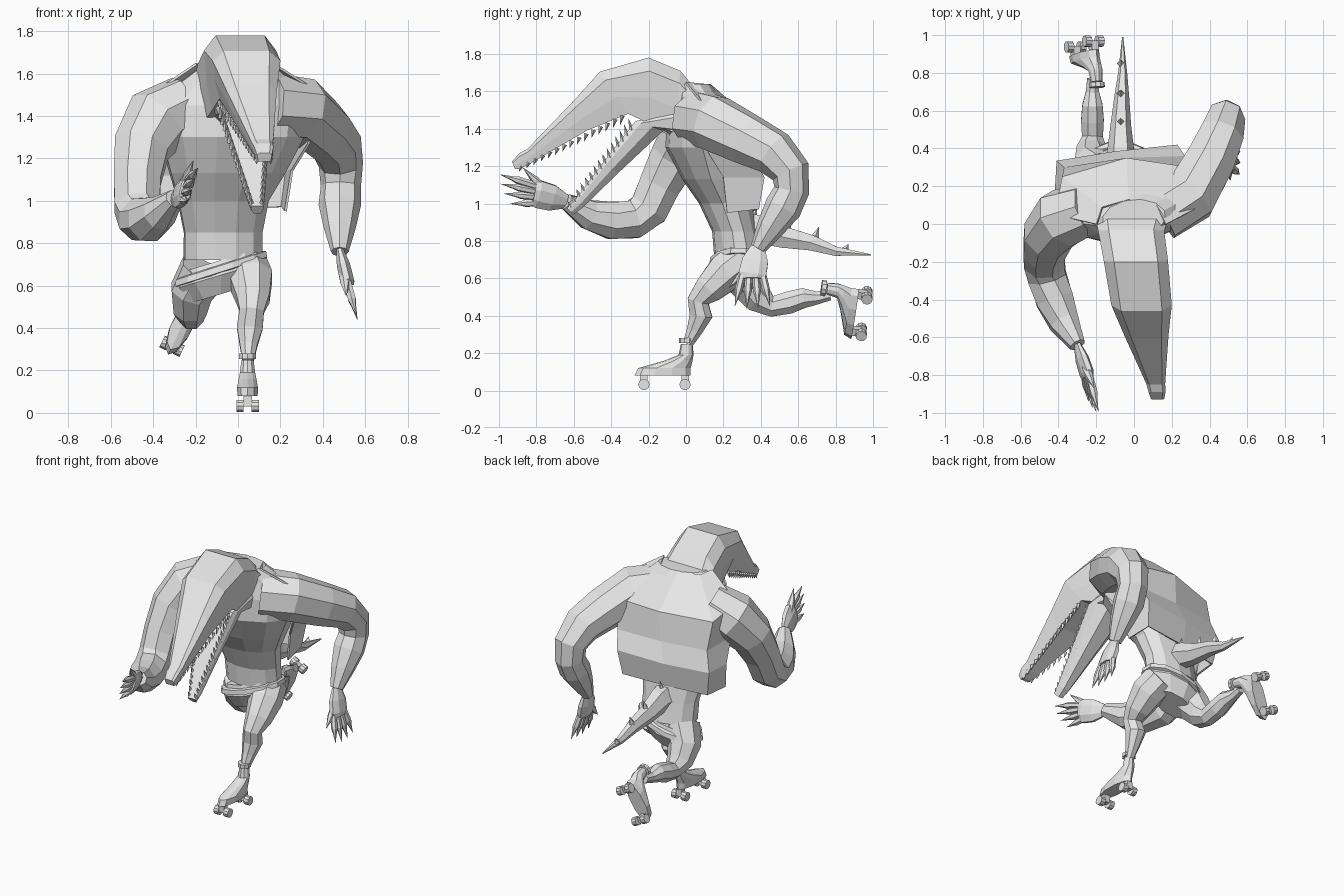
import bpy, bmesh, math
from mathutils import Vector as V, Matrix

if "Cube" in bpy.data.objects:
    bpy.data.objects.remove(bpy.data.objects["Cube"])

grey = bpy.data.materials.new("plain_grey")
grey.use_nodes = True
grey.diffuse_color = (0.8, 0.8, 0.8, 1)
grey.node_tree.nodes["Principled BSDF"].inputs["Base Color"].default_value = (0.8, 0.8, 0.8, 1)


def finish(name, bm, matrix=None):
    if matrix:
        bm.transform(matrix)
    bmesh.ops.recalc_face_normals(bm, faces=bm.faces)
    mesh = bpy.data.meshes.new(name)
    bm.to_mesh(mesh)
    bm.free()
    mesh.materials.append(grey)
    obj = bpy.data.objects.new(name, mesh)
    bpy.context.collection.objects.link(obj)
    return obj


def skin(name, loops, matrix=None, closed=True):
    """Bridge equal point loops, capping the ends when they are closed."""
    bm = bmesh.new()
    rows = [[bm.verts.new(p) for p in loop] for loop in loops]
    n = len(rows[0])
    for r, s in zip(rows, rows[1:]):
        for i in range(n if closed else n - 1):
            j = (i + 1) % n
            bm.faces.new((r[i], r[j], s[j], s[i]))
    if closed:
        bm.faces.new(rows[0])
        bm.faces.new(rows[-1])
    return finish(name, bm, matrix)


def ellipse(c, u, v, n):
    angles = [math.tau * (i + 0.5) / n for i in range(n)]
    return [c + u * math.cos(a) + v * math.sin(a) for a in angles]


def stack(name, rings, n=10, slope=0, turn=0, matrix=None):
    """Horizontal rings (x, y, z, half width, half depth)."""
    spin = Matrix.Rotation(turn, 3, "Z")
    loops = []
    for x, y, z, a, b in rings:
        loop = ellipse(V((x, y, z)), spin @ V((a, 0, slope * a)), spin @ V((0, b, 0)), n)
        loops.append(loop)
    return skin(name, loops, matrix)


def limb(name, rings, ref=(1, 0, 0), n=8, flat=1):
    """Rings (x, y, z, radius) set square to the path they follow."""
    pts = [V(r[:3]) for r in rings]
    loops = []
    for i, p in enumerate(pts):
        t = (pts[min(i + 1, len(pts) - 1)] - pts[max(i - 1, 0)]).normalized()
        v = V(ref)
        v = (v - t * v.dot(t)).normalized()
        r = rings[i][3]
        loops.append(ellipse(p, t.cross(v) * r * flat, v * r, n))
    return skin(name, loops)


def jaw(name, sections, top_w, low_w):
    """Sections (top y, top z, bottom y, bottom z, centre x, half width)."""
    loops = []
    for ty, tz, by, bz, x, w in sections:
        top, low = V((x, ty, tz)), V((x, by, bz))
        outline = [(0, -low_w), (0.4, -.93), (0.8, -1), (1, -top_w),
                   (1, top_w), (0.8, 1), (0.4, .93), (0, low_w)]
        loops.append([low.lerp(top, h) + V((w * s, 0, 0)) for h, s in outline])
    return skin(name, loops)


def cones(name, items):
    """Four-sided points, given as (base, direction, radius)."""
    bm = bmesh.new()
    for base, d, r in items:
        d = V(d)
        m = Matrix.Translation(V(base) + d / 2) @ d.to_track_quat("Z", "Y").to_matrix().to_4x4()
        bmesh.ops.create_cone(bm, cap_ends=True, segments=4, radius1=r, radius2=0,
                              depth=d.length, matrix=m)
    return finish(name, bm)


# Torso, belt and shorts
stack("torso", [(-.07, .28, .72, .19, .13), (-.07, .26, .85, .19, .12), (-.07, .21, 1, .22, .14),
                (-.05, .15, 1.13, .28, .17), (-.03, .11, 1.3, .35, .22), (-.03, .1, 1.45, .37, .2),
                (-.01, .06, 1.56, .27, .13), (0, .03, 1.64, .17, .1)], 12, turn=.1)
stack("shorts", [(-.08, .28, .72, .19, .13), (-.08, .28, .65, .21, .15),
                 (-.08, .28, .56, .14, .1)], 10, slope=.3)
stack("belt", [(-.08, .28, .7, .2, .14), (-.08, .28, .695, .22, .155),
               (-.08, .28, .665, .225, .16), (-.08, .28, .66, .2, .14)], 12, slope=.32)

# Jacket back: collar, shoulder yoke, tuck and flared hem
jacket = skin("jacket", [
    [V((.17, 0, 1.65)), V((.12, .1, 1.64)), V((-.03, .13, 1.64)), V((-.17, .09, 1.64)), V((-.2, 0, 1.65))],
    [V((.36, .1, 1.53)), V((.3, .3, 1.43)), V((-.04, .35, 1.45)), V((-.38, .25, 1.43)), V((-.42, .05, 1.5))],
    [V((.34, .12, 1.27)), V((.27, .36, 1.25)), V((-.05, .35, 1.25)), V((-.37, .3, 1.25)), V((-.4, .08, 1.27))],
    [V((.26, .2, 1.14)), V((.23, .42, 1.14)), V((-.1, .385, 1.12)), V((-.41, .335, 1.12)), V((-.42, .16, 1.12))],
    [V((.23, .22, .95)), V((.21, .39, .97)), V((-.1, .36, .96)), V((-.38, .31, .95)), V((-.4, .14, .95))],
], closed=False)
solid = jacket.modifiers.new("thickness", "SOLIDIFY")
solid.thickness = .012

# Head
jaw("upper_head", [(.06, 1.6, .02, 1.35, -.01, .2), (-.03, 1.71, -.06, 1.38, -.015, .175),
                   (-.2, 1.78, -.18, 1.42, .01, .17), (-.46, 1.705, -.31, 1.48, .04, .16),
                   (-.6, 1.55, -.53, 1.39, .065, .118), (-.85, 1.29, -.83, 1.215, .115, .05),
                   (-.89, 1.27, -.89, 1.185, .122, .045), (-.93, 1.225, -.915, 1.185, .125, .035)],
    .68, .8)
jaw("lower_jaw", [(-.05, 1.5, 0, 1.32, 0, .15), (-.27, 1.44, -.12, 1.39, .03, .13),
                  (-.45, 1.21, -.36, 1.165, .06, .08), (-.6, 1.01, -.55, .98, .085, .04),
                  (-.635, .975, -.605, .94, .09, .03)], .9, .5)

# Teeth along both edges of each jaw
teeth = []
for side in (-1, 1):
    for i in range(15):
        t = i / 14
        up = V((.04 + side * .125, -.34, 1.47)).lerp(V((.12 + side * .033, -.88, 1.2)), t)
        teeth.append((up, (0, -.012, -.05 + .02 * t), .013))
        low = V((.03 + side * .11, -.29, 1.39)).lerp(V((.088 + side * .024, -.615, .98)), t)
        teeth.append((low, (0, -.018, .065 - .03 * t), .014))
cones("teeth", teeth)

# Tail and its spikes
limb("tail", [(-.07, .3, .87, .085), (-.07, .4, .86, .07), (-.07, .52, .82, .055), (-.065, .67, .79, .04),
              (-.06, .8, .745, .024), (-.06, .99, .725, .003)], n=6, flat=1.2)
cones("tail_spikes", [((-.07, y, z), (0, .02, h), .022)
                      for y, z, h in ((.36, .92, .07), (.54, .865, .06), (.69, .82, .055), (.85, .75, .035))])

# Arms
limb("left_arm", [(.14, .06, 1.45, .16), (.3, .15, 1.43, .155), (.4, .33, 1.34, .14), (.46, .47, 1.27, .125),
                  (.485, .56, 1.17, .105), (.485, .565, 1.07, .095), (.48, .52, .98, .1),
                  (.48, .45, .87, .075), (.48, .385, .76, .042)], (1, -.5, 0))
limb("right_arm", [(-.24, .08, 1.46, .14), (-.38, .03, 1.38, .165), (-.455, -.06, 1.25, .14),
                   (-.475, -.14, 1.1, .12), (-.475, -.2, .97, .115), (-.46, -.28, .915, .11),
                   (-.42, -.4, .91, .108), (-.37, -.52, .94, .085), (-.3, -.64, 1.01, .045)])


def hand(side, wrist, knuckle, spread, reach, thumb):
    wrist, knuckle, spread, reach = V(wrist), V(knuckle), V(spread), V(reach)
    mid = wrist.lerp(knuckle, .5)
    limb(side + "_palm", [(*wrist, .04), (*mid, .075), (*knuckle, .08), (*(knuckle + reach * .12), .065)],
         spread, 8, .45)
    for i in range(4):
        t = (i - 1.5) / 1.5
        base = knuckle + spread * t * .75
        tip = knuckle + reach * (1 - .12 * abs(t)) + spread * t * 1.3
        limb(f"{side}_finger_{i + 1}", [(*base, .02), (*base.lerp(tip, .5), .021),
                                       (*base.lerp(tip, .65), .013), (*tip, .001)], spread, 6)
    base, tip = mid, V(thumb)
    limb(side + "_thumb", [(*base, .03), (*base.lerp(tip, .6), .022), (*tip, .001)], reach, 6)


hand("left", (.48, .385, .77), (.515, .355, .62), (0, .072, 0), (.05, 0, -.19), (.51, .23, .55))
hand("right", (-.3, -.64, 1.01), (-.25, -.79, 1.05), (.02, -.02, .06), (.04, -.2, .03), (-.21, -.87, 1.19))

# Legs
limb("left_leg", [(.03, .3, .7, .11), (.06, .21, .63, .11), (.07, .12, .54, .085), (.065, .065, .48, .062),
                  (.055, .08, .4, .066), (.05, .045, .32, .045), (.047, .01, .25, .03)])
limb("right_leg", [(-.16, .28, .67, .12), (-.22, .33, .57, .105), (-.225, .39, .49, .085),
                   (-.22, .46, .45, .06), (-.22, .55, .47, .065), (-.22, .63, .495, .058),
                   (-.22, .7, .495, .038), (-.22, .77, .51, .03)])


def skate(side, m):
    stack(side + "_boot", [(0, .005, .25, .03, .032), (0, 0, .19, .038, .04), (0, -.04, .16, .044, .075),
                           (0, -.115, .12, .052, .14), (0, -.125, .08, .05, .15)], 10, matrix=m)
    stack(side + "_ankle_cuff", [(0, .005, .255, .042, .042), (0, .005, .28, .042, .042)], 10, matrix=m)
    bm = bmesh.new()
    for y in (-.225, -.005):
        box = Matrix.Translation((0, y, .055)) @ Matrix.Diagonal((.04, .04, .05, 1))
        bmesh.ops.create_cube(bm, size=1, matrix=box)
        for x in (-.036, .036):
            turn = Matrix.Translation((x, y, .032)) @ Matrix.Rotation(math.pi / 2, 4, "Y")
            bmesh.ops.create_cone(bm, cap_ends=True, segments=10, radius1=.03, radius2=.03,
                                  depth=.034, matrix=turn)
    finish(side + "_wheels", bm, m)


skate("left", Matrix.Translation((.045, 0, 0)))
skate("right", Matrix.Translation((-.215, 1.0, .51)) @ Matrix.Rotation(math.radians(26), 4, "Y")
      @ Matrix.Rotation(math.radians(82), 4, "X"))
